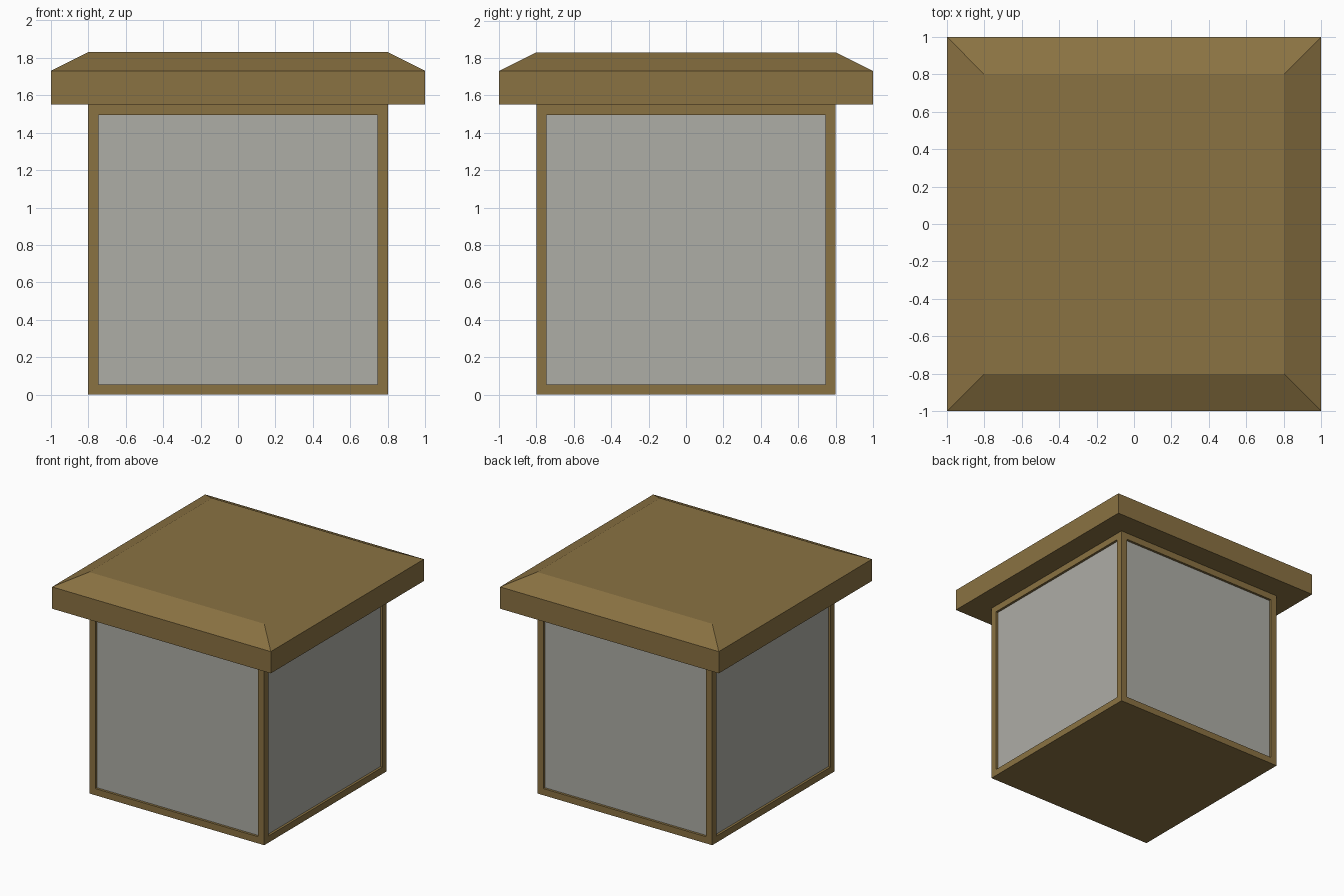
import bpy, bmesh

if "Cube" in bpy.data.objects:
    bpy.data.objects.remove(bpy.data.objects["Cube"])


def material(name, color):
    m = bpy.data.materials.new(name)
    m.diffuse_color = (*color, 1)
    m.use_nodes = True
    m.node_tree.nodes["Principled BSDF"].inputs["Base Color"].default_value = m.diffuse_color
    return m


wood = material("brown_wood", (0.254, 0.168, 0.0545))
pane = material("grey_pane", (0.423, 0.418, 0.381))


def box(bm, half, z0, z1):
    """Square box, centred on x and y, between two heights."""
    geo = bmesh.ops.create_cube(bm, size=1)
    for v in geo["verts"]:
        v.co = (v.co.x * 2 * half, v.co.y * 2 * half, z1 if v.co.z > 0 else z0)
    bm.normal_update()


def finish(bm, name, mats):
    me = bpy.data.meshes.new(name)
    bm.to_mesh(me)
    bm.free()
    for m in mats:
        me.materials.append(m)
    ob = bpy.data.objects.new(name, me)
    bpy.context.collection.objects.link(ob)
    return ob


# Body: box with a thin frame and a recessed pane on each side
bm = bmesh.new()
box(bm, 0.8, 0.0, 1.55)
sides = [f for f in bm.faces if abs(f.normal.z) < 0.5]
bmesh.ops.inset_individual(bm, faces=sides, thickness=0.055, use_even_offset=True)
for f in sides:
    inward = f.normal * -0.02
    new = bmesh.ops.extrude_discrete_faces(bm, faces=[f])["faces"][0]
    bmesh.ops.translate(bm, verts=new.verts, vec=inward)
    new.material_index = 1
finish(bm, "lantern_body", [wood, pane])

# Roof: overhanging slab whose top face is inset and raised into a hip
bm = bmesh.new()
box(bm, 1.0, 1.55, 1.73)
top = max(bm.faces, key=lambda f: f.calc_center_median().z)
bmesh.ops.inset_individual(bm, faces=[top], thickness=0.2, use_even_offset=True)
for v in top.verts:
    v.co.z = 1.83
bm.normal_update()
finish(bm, "roof_cap", [wood])
